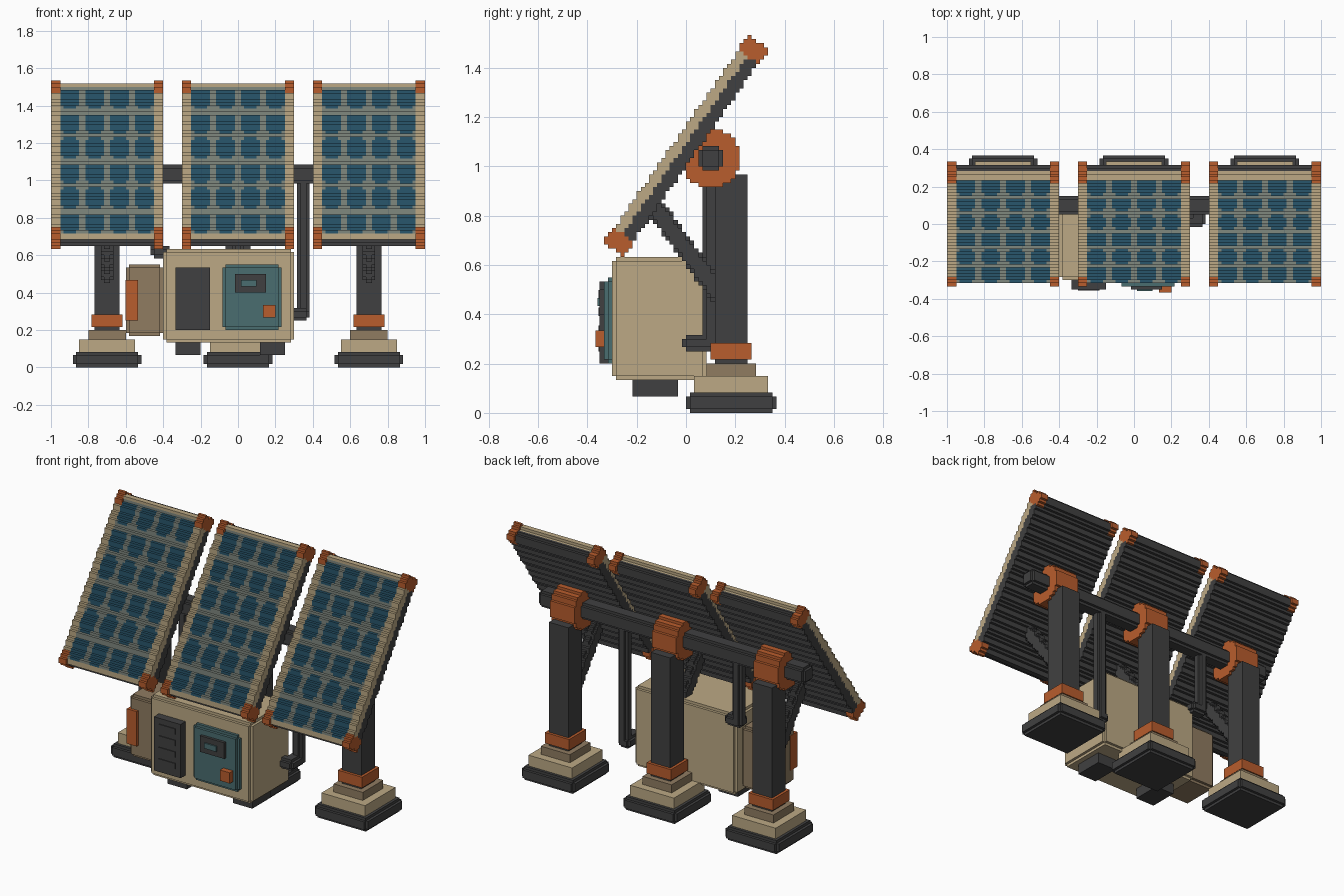
import bpy, math
from mathutils import Vector

if "Cube" in bpy.data.objects:
    bpy.data.objects.remove(bpy.data.objects["Cube"])

U = 1 / 60  # size of one block


def make_mat(name, hexcode):
    srgb = [int(hexcode[i:i + 2], 16) / 255 for i in (0, 2, 4)]
    col = [c / 12.92 if c < 0.04045 else ((c + 0.055) / 1.055) ** 2.4 for c in srgb] + [1]
    m = bpy.data.materials.new(name)
    m.use_nodes = True
    m.diffuse_color = col
    bsdf = m.node_tree.nodes["Principled BSDF"]
    bsdf.inputs["Base Color"].default_value = col
    bsdf.inputs["Roughness"].default_value = 0.8
    return m


MATS = [make_mat("tan", "BCA985"), make_mat("dark_tan", "907C61"),
        make_mat("charcoal", "404041"), make_mat("orange", "B95D2D"),
        make_mat("teal", "4A6D70"), make_mat("cell_blue", "28566C"),
        make_mat("grid_grey", "80887F")]
TAN, BROWN, DARK, ORANGE, TEAL, BLUE, GREY = range(7)


def add_mesh(name, quads):
    """quads: list of (four corners in blocks, material number)"""
    used = sorted({m for _, m in quads})
    verts, faces, index = [], [], {}
    for corners, _ in quads:
        faces.append([index.setdefault(tuple(c), len(index)) for c in corners])
    verts = [[k * U for k in c] for c in index]
    me = bpy.data.meshes.new(name)
    me.from_pydata(verts, [], faces)
    for m in used:
        me.materials.append(MATS[m])
    for poly, (_, m) in zip(me.polygons, quads):
        poly.material_index = used.index(m)
    ob = bpy.data.objects.new(name, me)
    bpy.context.collection.objects.link(ob)
    return ob


def side_quad(lo, hi, axis, sign):
    """one side of the block lo..hi, wound outwards"""
    b, c = (axis + 1) % 3, (axis + 2) % 3
    out = []
    for fb, fc in ((0, 0), (1, 0), (1, 1), (0, 1)):
        p = [0, 0, 0]
        p[axis] = hi[axis] if sign > 0 else lo[axis]
        p[b] = hi[b] if fb else lo[b]
        p[c] = hi[c] if fc else lo[c]
        out.append(p)
    return out if sign > 0 else out[::-1]


def box_quads(lo, hi, mat):
    return [(side_quad(lo, hi, a, s), mat) for a in range(3) for s in (1, -1)]


def box(name, x, y, z, mat):
    return add_mesh(name, box_quads((x[0], y[0], z[0]), (x[1], y[1], z[1]), mat))


def soft_box(name, x, y, z, mat):
    """box with a one-block notch along every edge"""
    quads = []
    for full in range(3):
        r = [(p[0], p[1]) if a == full else (p[0] + 1, p[1] - 1) for a, p in enumerate((x, y, z))]
        quads += box_quads([p[0] for p in r], [p[1] for p in r], mat)
    return add_mesh(name, quads)


def blocks(name, x, y, z, rule):
    """stepped solid: rule(point) gives a material number or None; faces merge along x"""
    cells = {}
    for k in range(*z):
        for j in range(*y):
            for i in range(*x):
                m = rule(i + 0.5, j + 0.5, k + 0.5)
                if m is not None:
                    cells[i, j, k] = m
    quads = []
    for axis in range(3):
        for s in (1, -1):
            d = [s if a == axis else 0 for a in range(3)]
            show = {c: m for c, m in cells.items()
                    if (c[0] + d[0], c[1] + d[1], c[2] + d[2]) not in cells}
            for (i, j, k), m in show.items():
                if axis and show.get((i - 1, j, k)) == m:
                    continue
                end = i + 1
                while axis and show.get((end, j, k)) == m:
                    end += 1
                quads.append((side_quad((i, j, k), (end, j + 1, k + 1), axis, s), m))
    return add_mesh(name, quads)


# Solar panels: tilted slab with frame, cells, dark back and corner caps
TILT = math.radians(55)
CT, ST = math.cos(TILT), math.sin(TILT)


def panel_rule(x, y, z):
    u = y * CT + (z - 65) * ST       # along the panel
    w = -y * ST + (z - 65) * CT      # out of its front
    ax, au = abs(x), abs(u)
    if ax > 15 and 26.5 < au < 30.8 and abs(w) < 3.3:
        return ORANGE
    if au > 30.2 or abs(w) > 2.85:
        return None
    if w < 0.3:
        return DARK
    if w > 1.2 and ax < 15 and au < 28.5:
        cx, cu = (x + 15) % 8, (u + 28.5) % 9.7
        corner = (cx < 1 or cx > 5) and (cu < 1 or cu > 7)
        return BLUE if cx < 6 and cu < 8 and not corner else GREY
    return TAN


panel = blocks("solar_panel_center", (-18, 18), (-23, 23), (36, 95), panel_rule)
for side, sx in (("right", -1), ("left", 1)):
    ob = bpy.data.objects.new("solar_panel_" + side, panel.data)
    ob.location.x = sx * 42 * U
    bpy.context.collection.objects.link(ob)


# Torque tube and its end caps
def disc(radius, mat):
    return lambda x, y, z: mat if math.hypot(y - 6, z - 62) < radius else None


blocks("torque_tube", (-54, 54), (2, 10), (58, 66), disc(3.2, DARK))
blocks("torque_tube_core", (-55, 55), (2, 10), (58, 66), disc(2.2, DARK))

# Posts with stepped footings, collars, bearings and braces
A, B = Vector((0, -7.5, 50)), Vector((0, 8, 29))


def brace_rule(cx):
    def rule(x, y, z):
        p = Vector((x - cx, y, z))
        t = min(1, max(0, (p - A).dot(B - A) / (B - A).length_squared))
        return DARK if (p - A.lerp(B, t)).length < 2.4 else None
    return rule


for side, cx in (("right", -42), ("center", 0), ("left", 42)):
    def around(r, c=cx):
        return (c - r, c + r)
    soft_box("foot_pad_" + side, around(11), (0, 22), (0, 5), DARK)
    box("footing_lower_" + side, around(9), (2, 20), (5, 9), TAN)
    box("footing_upper_" + side, around(6), (5, 17), (9, 12), BROWN)
    box("post_" + side, around(4), (7, 15), (12, 58), DARK)
    box("post_collar_" + side, around(5), (6, 16), (13, 17), ORANGE)
    blocks("bearing_" + side, around(5), (-2, 14), (54, 70), disc(7.2, ORANGE))
    blocks("brace_" + side, around(4), (-12, 12), (25, 54), brace_rule(cx))

# Equipment cabinet
soft_box("cabinet", (-24, 18), (-18, 5), (8, 38), TAN)
box("cabinet_foot_right", (-20, -12), (-13, -2), (4, 8), DARK)
box("cabinet_foot_left", (7, 15), (-13, -2), (4, 8), DARK)
box("vent", (-20, -9), (-21, -18), (12, 32), DARK)
for n in range(4):
    z0 = 15 + 4.3 * n
    box("vent_slat_%d" % (n + 1), (-18, -11), (-21.3, -21), (z0, z0 + 2), DARK)
soft_box("cabinet_door", (-5, 14), (-20, -16), (12, 33), TEAL)
box("door_display", (-1, 9), (-21, -20), (24, 30), DARK)
box("display_window", (1, 6), (-21.5, -21), (26, 28), TEAL)
box("door_button", (8, 12), (-22, -20), (16, 20), ORANGE)

# Side battery box with its grip
soft_box("battery_box", (-36, -24), (-13, 2), (10, 33), BROWN)
box("battery_grip", (-36.1, -32), (-14, -10), (15, 28), ORANGE)

# Cable pipes from the tube to the cabinet
soft_box("cable_pipe_left", (19, 23), (4, 8), (15, 60), DARK)
soft_box("cable_elbow_left", (18, 23), (-1, 8), (15, 19), DARK)
soft_box("cable_plug_left", (16, 22), (-1, 3), (15, 19), DARK)
soft_box("cable_pipe_right", (-28, -24), (4, 8), (36, 60), DARK)
soft_box("cable_elbow_right", (-28, -21), (3, 8), (35, 39), DARK)
